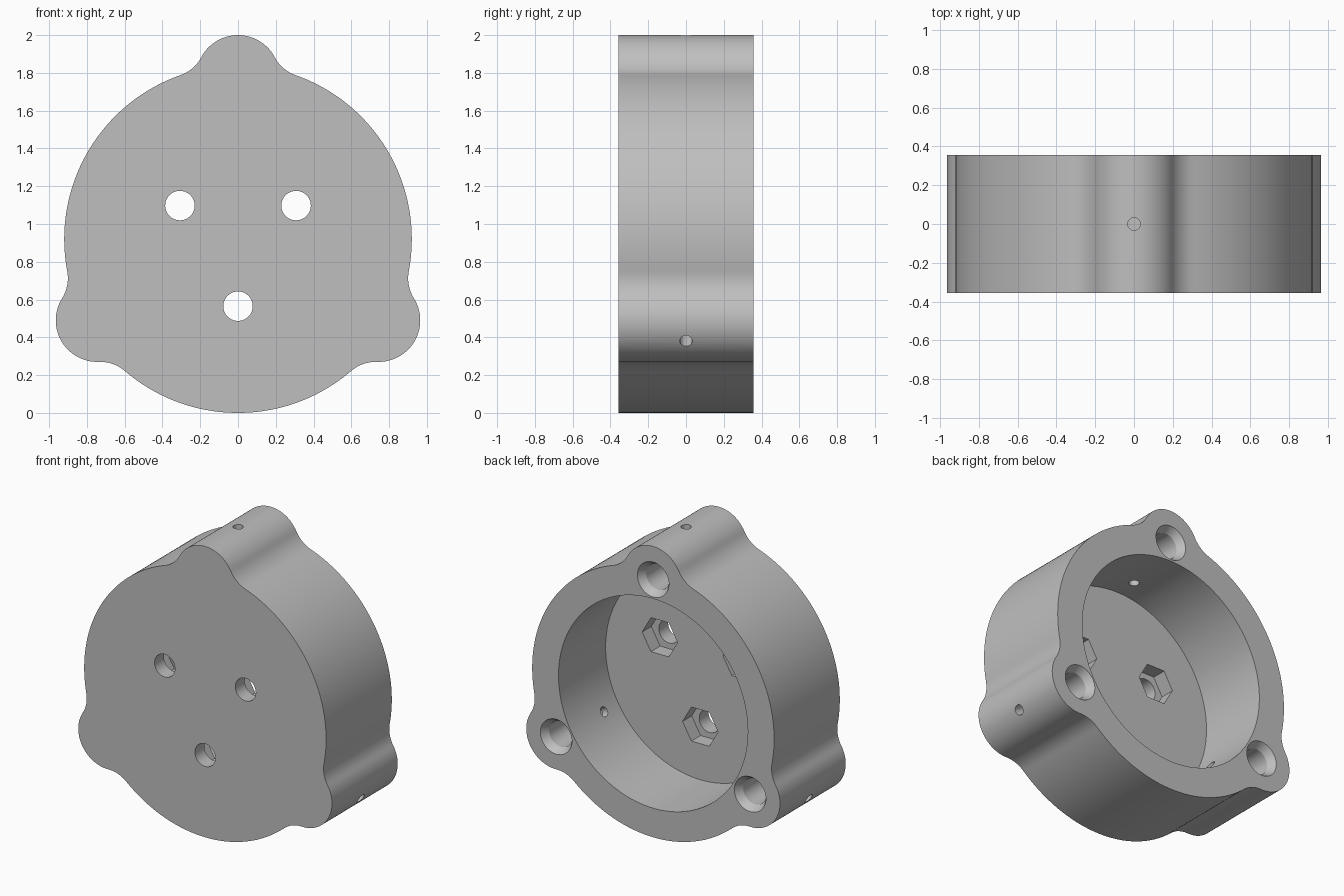
import bpy, bmesh
from math import sin, cos, pi, atan2, acos, hypot, radians
from mathutils import Vector

cube = bpy.data.objects.get("Cube")
if cube:
    bpy.data.objects.remove(cube, do_unlink=True)

CENTRE = Vector((0, 0, 0.92))
DISC_R, LOBE_R, LOBE_D, FILLET_R = 0.92, 0.22, 0.86, 0.2
HALF = 0.357              # half the thickness
FLOOR = -0.155            # inner floor of the cavity
LOBE_ANGLES = [radians(a) for a in (90, -30, -150)]

grey = bpy.data.materials.new("plain_grey")
grey.use_nodes = True
grey.diffuse_color = (0.52, 0.52, 0.52, 1)
grey.node_tree.nodes["Principled BSDF"].inputs["Base Color"].default_value = (0.52, 0.52, 0.52, 1)


def skin(name, rings):
    """Closed solid through a list of equal rings, capped at both ends."""
    bm = bmesh.new()
    loops = [[bm.verts.new(p) for p in ring] for ring in rings]
    n = len(loops[0])
    for a, b in zip(loops, loops[1:]):
        for i in range(n):
            bm.faces.new((a[i], a[(i + 1) % n], b[(i + 1) % n], b[i]))
    bm.faces.new(loops[0])
    bm.faces.new(loops[-1])
    bmesh.ops.recalc_face_normals(bm, faces=bm.faces)
    mesh = bpy.data.meshes.new(name)
    bm.to_mesh(mesh)
    bm.free()
    mesh.materials.append(grey)
    obj = bpy.data.objects.new(name, mesh)
    bpy.context.collection.objects.link(obj)
    return obj


def turned(name, origin, axis, profile, sides):
    """Solid of revolution from (distance, radius) pairs along an axis."""
    u = Vector((1, 0, 0)) if abs(axis.y) > 0.5 else Vector((0, 1, 0))
    v = axis.cross(u)
    angles = [2 * pi * i / sides for i in range(sides)]
    return skin(name, [[origin + axis * t + (u * cos(a) + v * sin(a)) * r for a in angles]
                       for t, r in profile])


def arc(cx, cy, r, start, end, steps):
    return [(cx + r * cos(start + (end - start) * i / steps),
             cy + r * sin(start + (end - start) * i / steps)) for i in range(steps)]


def polar(angle, r, y=0):
    return CENTRE + Vector((r * cos(angle), y, r * sin(angle)))


def outline():
    """Disc with three lobes blended in by concave fillets."""
    a, b = DISC_R + FILLET_R, LOBE_R + FILLET_R
    phi = acos((a * a + LOBE_D ** 2 - b * b) / (2 * a * LOBE_D))
    fx, fy = a * cos(phi), a * sin(phi)
    half = arc(0, 0, DISC_R, pi / 3, phi, 32)
    half += arc(fx, fy, FILLET_R, phi + pi, atan2(-fy, LOBE_D - fx) + 2 * pi, 10)
    half += arc(LOBE_D, 0, LOBE_R, atan2(fy, fx - LOBE_D), 0, 14)
    half.append((LOBE_D + LOBE_R, 0))
    lobe = half + [(x, -y) for x, y in half[-2:0:-1]]
    return [(L + atan2(y, x), hypot(x, y)) for L in LOBE_ANGLES for x, y in lobe]


# Housing body
shape = outline()
body = skin("housing", [[polar(a, r, y) for a, r in shape] for y in (-HALF, HALF)])

# Round cavity open at the back
back = Vector((0, 1, 0))
cutters = [turned("cavity_cutter", CENTRE, back, [(FLOOR, 0.72), (HALF + 0.1, 0.72)], 128)]

for L in LOBE_ANGLES:
    # Countersunk blind hole in each lobe
    cutters.append(turned("lobe_hole_cutter", polar(L, 0.852), back,
                          [(FLOOR, 0.088), (HALF - 0.05, 0.088),
                           (HALF, 0.12), (HALF + 0.05, 0.12)], 40))
    # Small cross hole from the lobe tip into the cavity
    out = Vector((cos(L), 0, sin(L)))
    cutters.append(turned("cross_hole_cutter", CENTRE, out, [(0.6, 0.033), (1.2, 0.033)], 24))
    # Mounting hole through the floor, with a hexagonal nut pocket
    seat = polar(L + pi, 0.355)
    cutters.append(turned("mount_hole_cutter", seat, back,
                          [(-HALF - 0.1, 0.078), (FLOOR + 0.05, 0.078)], 40))
    cutters.append(turned("nut_pocket_cutter", seat, back,
                          [(FLOOR - 0.1, 0.135), (FLOOR + 0.05, 0.135)], 6))

# Cut everything out of the body
bpy.ops.object.select_all(action='DESELECT')
bpy.context.view_layer.objects.active = body
body.select_set(True)
for cutter in cutters:
    cutter.hide_render = True
    mod = body.modifiers.new("cut", 'BOOLEAN')
    mod.operation = 'DIFFERENCE'
    mod.solver = 'EXACT'
    mod.object = cutter
    bpy.ops.object.modifier_apply(modifier=mod.name)
    bpy.data.objects.remove(cutter, do_unlink=True)

bpy.ops.object.shade_smooth_by_angle(angle=radians(25))
